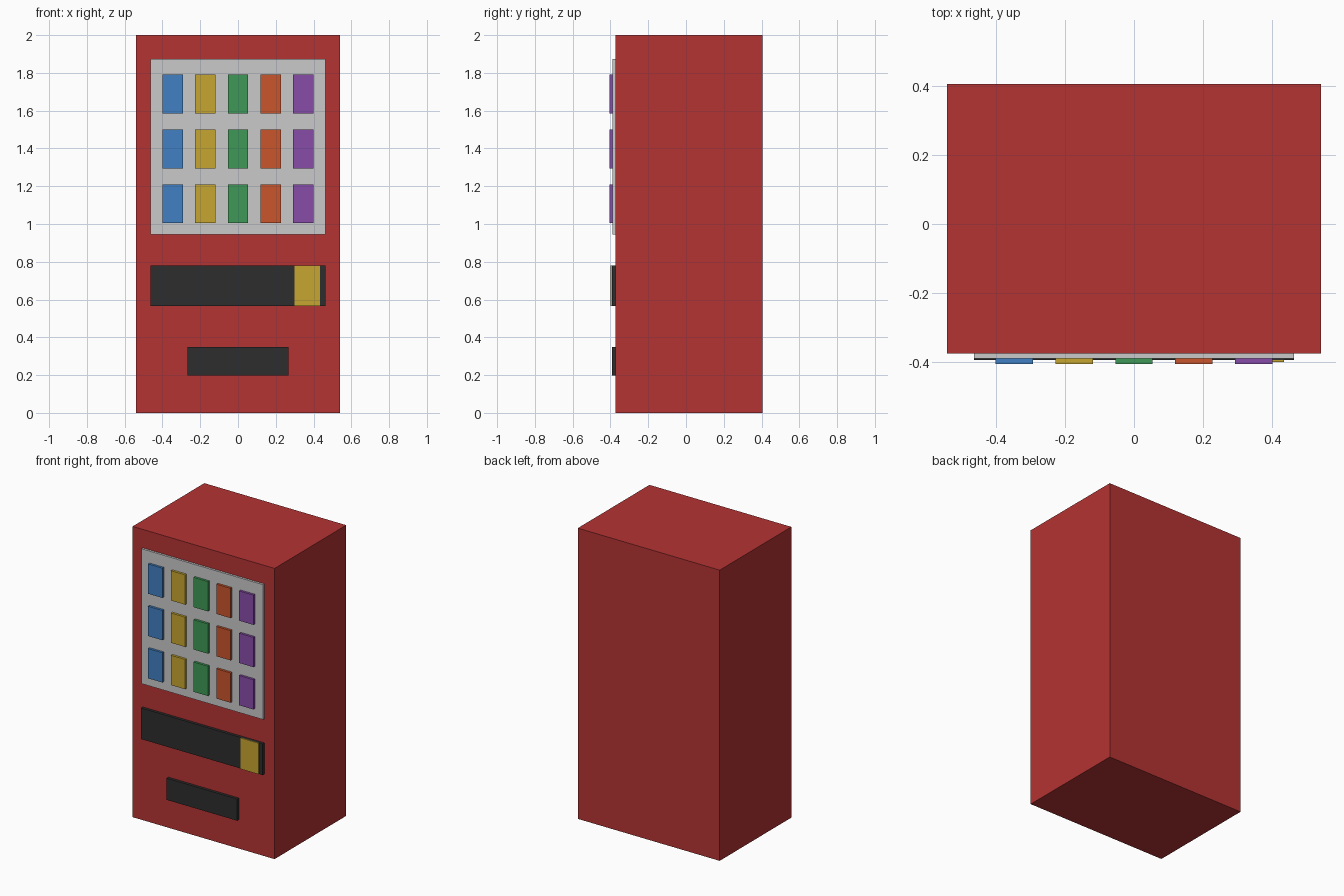
import bpy
import bmesh

cube = bpy.data.objects.get("Cube")
if cube:
    bpy.data.objects.remove(cube, do_unlink=True)


def linear(c):
    return c / 12.92 if c <= 0.04045 else ((c + 0.055) / 1.055) ** 2.4


def material(name, r, g, b):
    mat = bpy.data.materials.new(name)
    mat.use_nodes = True
    colour = (linear(r), linear(g), linear(b), 1)
    mat.diffuse_color = colour
    mat.node_tree.nodes["Principled BSDF"].inputs["Base Color"].default_value = colour
    return mat


red = material("cabinet red", 0.71, 0.2, 0.2)
grey = material("light grey", 0.79, 0.79, 0.79)
dark = material("near black", 0.18, 0.18, 0.18)
blue = material("blue", 0.25, 0.5, 0.76)
yellow = material("yellow", 0.78, 0.65, 0.19)
green = material("green", 0.25, 0.6, 0.34)
orange = material("orange", 0.79, 0.33, 0.17)
purple = material("purple", 0.53, 0.3, 0.66)


def box(name, x, y, z, mat):
    """Axis-aligned box from (min, max) pairs."""
    bm = bmesh.new()
    bmesh.ops.create_cube(bm, size=1)
    for v in bm.verts:
        v.co = [lo + (hi - lo) * (c + 0.5) for c, (lo, hi) in zip(v.co, (x, y, z))]
    mesh = bpy.data.meshes.new(name)
    bm.to_mesh(mesh)
    bm.free()
    mesh.materials.append(mat)
    obj = bpy.data.objects.new(name, mesh)
    bpy.context.collection.objects.link(obj)
    return obj


BACK, FRONT = 0.405, -0.374
PANEL = -0.389

# Cabinet
box("cabinet", (-0.54, 0.54), (FRONT, BACK), (0, 2), red)

# Display panel
box("display_panel", (-0.463, 0.463), (PANEL, FRONT), (0.945, 1.873), grey)

# Products: one colour per column, three shelves
for col, mat in enumerate((blue, yellow, green, orange, purple)):
    cx = (col - 2) * 0.173
    for row in range(3):
        base = 1.004 + row * 0.291
        box(f"product_{mat.name}_{row + 1}", (cx - 0.054, cx + 0.054),
            (-0.405, PANEL), (base, base + 0.205), mat)

# Control strip with coin plate
box("control_strip", (-0.463, 0.463), (-0.393, FRONT), (0.565, 0.779), dark)
box("coin_plate", (0.299, 0.434), (-0.399, -0.393), (0.565, 0.779), yellow)

# Delivery flap
box("delivery_flap", (-0.268, 0.268), (-0.393, FRONT), (0.199, 0.348), dark)
